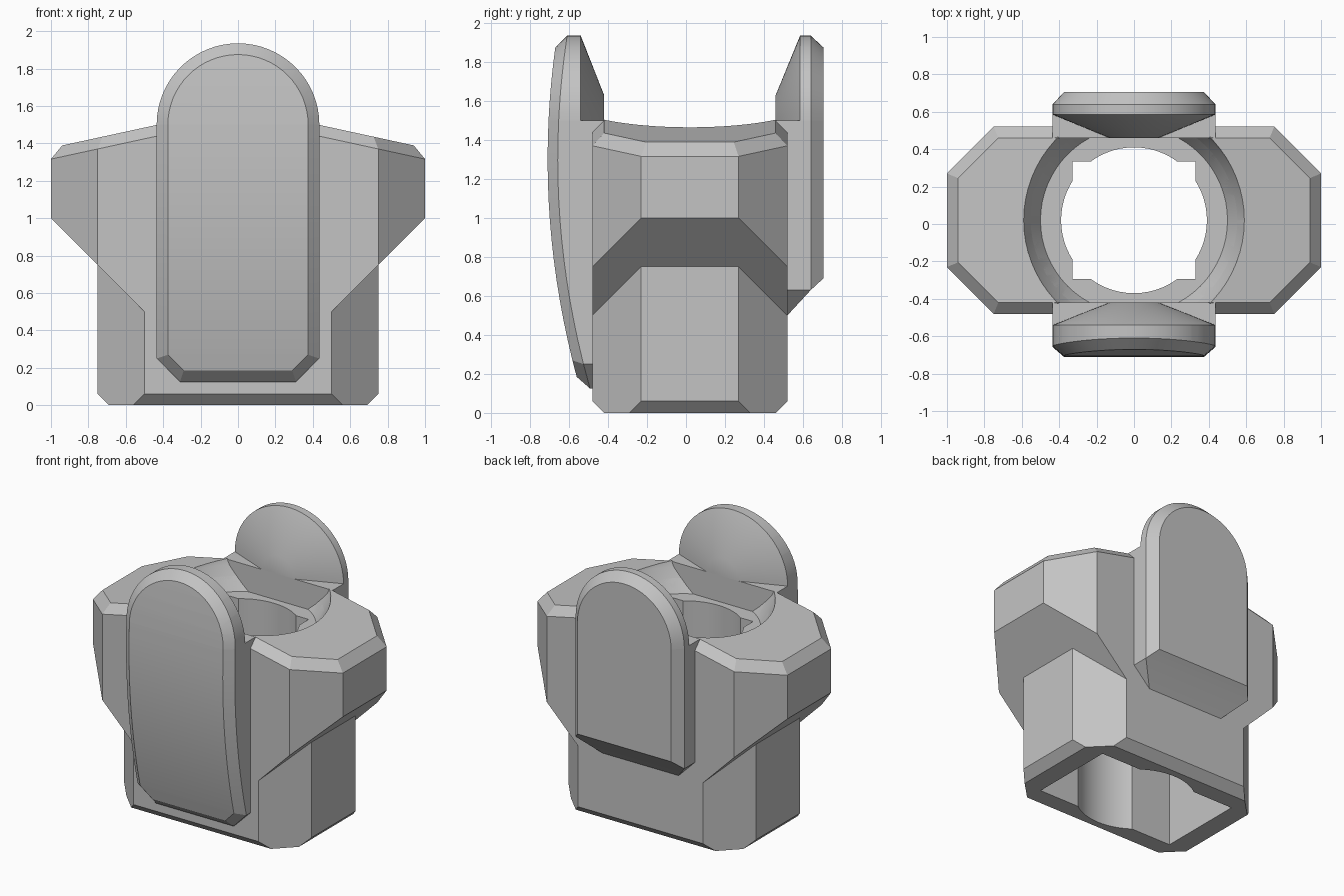
import bpy, bmesh
from math import sin, cos, pi

cube = bpy.data.objects.get("Cube")
if cube:
    bpy.data.objects.remove(cube, do_unlink=True)

grey = bpy.data.materials.new("plain_grey")
grey.use_nodes = True
colour = (0.55, 0.55, 0.55, 1)
grey.diffuse_color = colour
grey.node_tree.nodes["Principled BSDF"].inputs["Base Color"].default_value = colour

MID = 0.02      # centre of the body in y
SILL = 1.5      # height where the rounded plate tops begin
W = 0.435       # half width of the plates


def loft(rings):
    """Join matching rings of points with quads and cap both ends."""
    bm = bmesh.new()
    loops = [[bm.verts.new(p) for p in ring] for ring in rings]
    n = len(loops[0])
    for a, b in zip(loops, loops[1:]):
        for i in range(n):
            j = (i + 1) % n
            bm.faces.new((a[i], a[j], b[j], b[i]))
    bm.faces.new(loops[0][::-1])
    bm.faces.new(loops[-1])
    bmesh.ops.remove_doubles(bm, verts=bm.verts, dist=0.0005)
    bmesh.ops.recalc_face_normals(bm, faces=bm.faces)
    return bm


def finish(bm, name):
    bmesh.ops.recalc_face_normals(bm, faces=bm.faces)
    mesh = bpy.data.meshes.new(name)
    bm.to_mesh(mesh)
    bm.free()
    mesh.materials.append(grey)
    ob = bpy.data.objects.new(name, mesh)
    bpy.context.collection.objects.link(ob)
    return ob


def smooth(ob):
    bpy.ops.object.select_all(action='DESELECT')
    ob.select_set(True)
    bpy.context.view_layer.objects.active = ob
    bpy.ops.object.shade_smooth_by_angle(angle=0.45)


def box(name, x0, x1, y0, y1, z0, z1):
    return finish(loft([[(x0, y0, z), (x1, y0, z), (x1, y1, z), (x0, y1, z)]
                        for z in (z0, z1)]), name)


def circle(r, z, n=64):
    return [(r * cos(2 * pi * i / n), MID + r * sin(2 * pi * i / n), z)
            for i in range(n)]


def octagon(xa, xb, ya, yb, z):
    q = [(xa, ya), (xb, yb)]
    pts = q + [(-x, y) for x, y in q[::-1]]
    pts += [(x, -y) for x, y in pts[::-1]]
    return [(x, y + MID, z) for x, y in pts]


# Lower body: octagonal block with a bevelled foot
lower = finish(loft([octagon(0.69, 0.56, 0.31, 0.44, 0),
                     octagon(0.75, 0.5, 0.25, 0.5, 0.06),
                     octagon(0.75, 0.5, 0.25, 0.5, 1.4)]), "lower_body")


# Shoulders: sloping top and undercut, bevelled rim
def shoulder(side, name):
    half = [(0.3, 0.5), (0.75, 0.5), (1.0, 0.25)]
    inset = [(0.3, 0.44), (0.725, 0.44), (0.94, 0.225)]
    rings = []
    for plan, height in ((half, lambda x: x),
                         (half, lambda x: 1.533 - 0.217 * x),
                         (inset, lambda x: 1.593 - 0.217 * x)):
        pts = plan + [(x, -y) for x, y in plan[::-1]]
        rings.append([(side * x, y + MID, height(x)) for x, y in pts])
    return finish(loft(rings), name)


body = [lower, shoulder(1, "left_shoulder"), shoulder(-1, "right_shoulder")]

# Cutters: countersink, round bore, square bore and foot slot
cutters = [
    finish(loft([circle(0.5, 1.31), circle(0.59, 1.465),
                 circle(0.66, 1.7)]), "countersink_cutter"),
    finish(loft([circle(0.39, -0.2), circle(0.39, 1.6)]), "bore_cutter"),
    box("square_cutter", -0.33, 0.33, MID - 0.315, MID + 0.315, -0.3, 1.55),
    box("slot_cutter", -0.55, 0.55, MID - 0.315, MID + 0.315, -0.1, 0.6),
]
for ob in body:
    for cutter in cutters:
        mod = ob.modifiers.new("cut", 'BOOLEAN')
        mod.operation = 'DIFFERENCE'
        mod.solver = 'EXACT'
        mod.object = cutter
graph = bpy.context.evaluated_depsgraph_get()
cut = [bpy.data.meshes.new_from_object(ob.evaluated_get(graph)) for ob in body]
for ob, mesh in zip(body, cut):
    ob.modifiers.clear()
    ob.data = mesh
    smooth(ob)
for cutter in cutters:
    bpy.data.objects.remove(cutter, do_unlink=True)


# Plates: round-topped outlines lofted through three layers
def outline(w, bottom, chamfer, y):
    arc = [(w * cos(pi * i / 32), y, SILL + w * sin(pi * i / 32))
           for i in range(33)]
    return arc + [(-w, y, bottom + chamfer), (-w + chamfer, y, bottom),
                  (w - chamfer, y, bottom), (w, y, bottom + chamfer)]


def plate(name, layers, cuts, depth):
    bm = loft([outline(*layer, y) for y, layer in enumerate(layers)])
    for z in cuts:
        bmesh.ops.bisect_plane(bm, geom=bm.verts[:] + bm.edges[:] + bm.faces[:],
                               plane_co=(0, 0, z), plane_no=(0, 0, 1))
    for v in bm.verts:
        k = min(int(v.co.y + 0.001), 1)
        t = v.co.y - k
        v.co.y = (1 - t) * depth(k, v.co.z) + t * depth(k + 1, v.co.z)
    ob = finish(bm, name)
    smooth(ob)


def front_depth(layer, z):
    if layer == 0:
        return -0.54 if z > SILL - 0.01 else -0.46
    return -0.71 + 0.12 * (z - 1.3) ** 2 + (0.052 if layer == 1 else 0)


def back_depth(layer, z):
    if layer == 0:
        return 0.585 if z > SILL - 0.01 else 0.52
    return (0.64, 0.705)[layer - 1]


plate("front_plate", [(W, 0.125, 0.125), (W, 0.125, 0.125), (0.375, 0.185, 0.085)],
      [0.27 + 0.1025 * i for i in range(17)] + [SILL], front_depth)
plate("back_plate", [(W, 0.5, 0.13), (W, 0.63, 0), (0.375, 0.69, 0)],
      [SILL - 0.05, SILL], back_depth)

# Sills joining the plates to the body, and half cones behind the rounded tops
for name, inner, outer in (("front", -0.42, -0.54), ("back", 0.46, 0.585)):
    box(name + "_sill", -W, W, min(inner, outer), max(inner, outer), 0.75, SILL)
    smooth(finish(loft([[(r * cos(pi * i / 32), y, SILL + r * sin(pi * i / 32))
                         for i in range(33)] for r, y in ((0.13, inner), (W, outer))]),
                  name + "_half_cone"))
